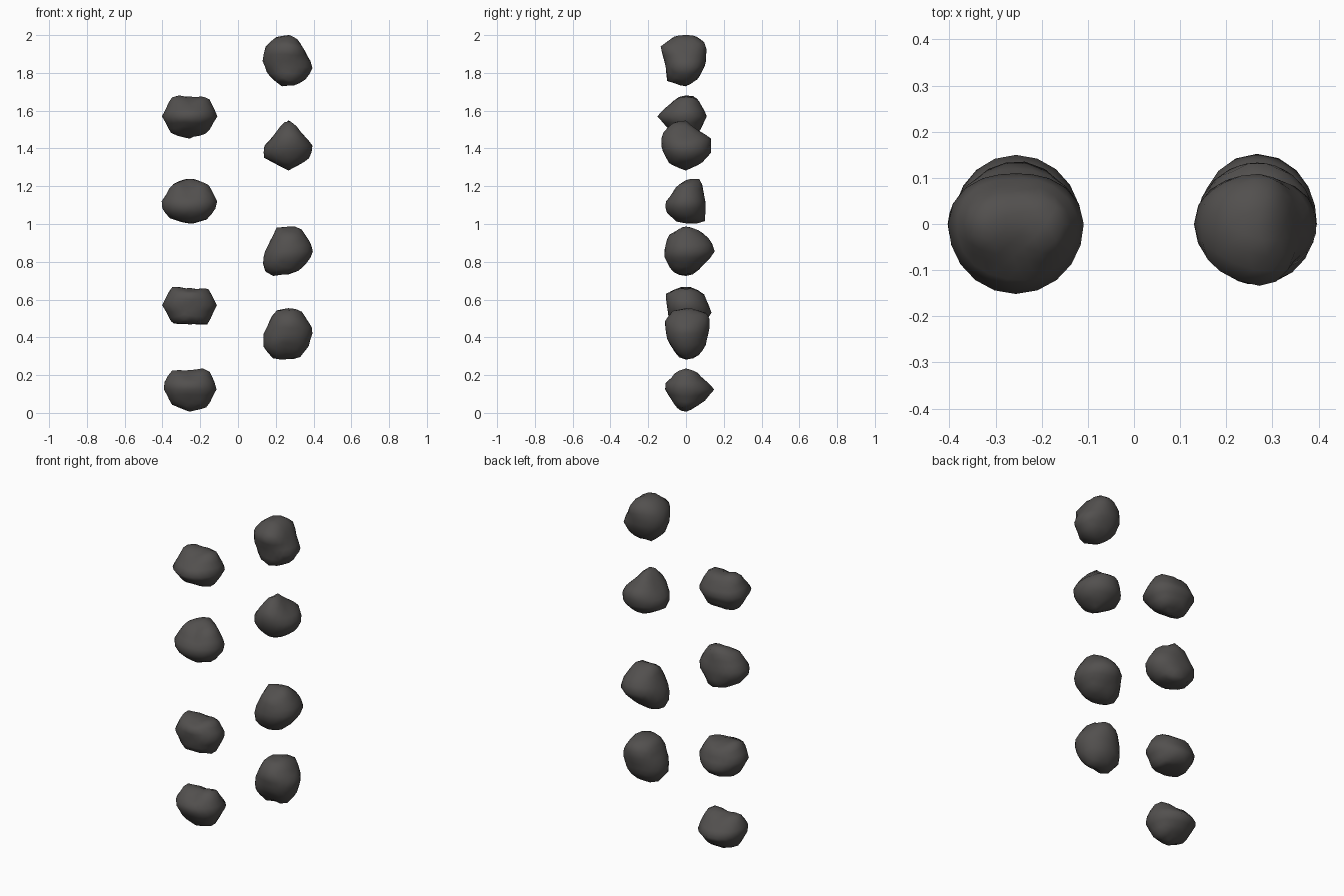
import bpy, bmesh, math
from mathutils import Vector

grey = bpy.data.materials.new("dark_stone")
grey.diffuse_color = (0.085, 0.08, 0.077, 1)


def reach(profile, a, b):
    """Distance from the centre to the outline along direction (a, b)."""
    best = 0.0
    for (x1, y1), (x2, y2) in zip(profile, profile[1:] + profile[:1]):
        ex, ey = x2 - x1, y2 - y1
        den = a * ey - b * ex
        if abs(den) < 1e-9:
            continue
        t = (x1 * ey - y1 * ex) / den
        s = (x1 * b - y1 * a) / den
        if t > 0 and -1e-4 <= s <= 1.0001:
            best = max(best, t)
    return best


def rock(name, x, z, front, side):
    """Faceted ball shaped by a front (x,z) and a side (y,z) outline, in hundredths."""
    bm = bmesh.new()
    bmesh.ops.create_icosphere(bm, subdivisions=3, radius=1)
    for v in bm.verts:
        d = v.co.normalized()
        h = math.hypot(d.x, d.y)
        w = d.x ** 2 / (h * h) if h > 1e-6 else 0.5
        rf = reach(front, math.copysign(h, d.x), d.z)
        rs = reach(side, math.copysign(h, d.y), d.z)
        v.co = d * (w * rf + (1 - w) * rs) * 0.01
    me = bpy.data.meshes.new(name)
    bm.to_mesh(me)
    bm.free()
    me.shade_smooth()
    me.materials.append(grey)
    ob = bpy.data.objects.new(name, me)
    ob.location = Vector((x, 0, z))
    bpy.context.collection.objects.link(ob)


LEFT, RIGHT = -0.256, 0.267

# left column, bottom to top
rock("left_rock_1", LEFT, 0.124,
     [(-14.7, 2), (-9.5, 10.5), (0, 10), (9.5, 11.6), (14.7, 1), (9.5, -9.5), (0, -11.9), (-9.5, -8)],
     [(-11, 3.7), (-.5, 11), (7, 7.5), (15.4, .5), (10, -6), (1, -11.9), (-4, -11), (-11, -.5)])
rock("left_rock_2", LEFT, 0.57,
     [(-14.8, .5), (-9, 10.7), (0, 8.2), (9.5, 9.2), (14.7, .5), (9.5, -10.5), (0, -9.8), (-9, -10)],
     [(-11, 6), (0, 10), (9.5, 6), (13.7, -4), (10, -9), (0, -10.5), (-9, -8)])
rock("left_rock_3", LEFT, 1.12,
     [(-14.8, 0), (-9.5, 9), (0, 12), (9.5, 9.5), (14.6, 1), (14.6, -3), (9.5, -9.5), (0, -11.9),
      (-10.5, -9), (-14.7, -4)],
     [(-11, -.5), (-5, 6.5), (3, 12), (8, 12), (10.5, -1.5), (10, -10.5), (6, -11.9), (-5, -11), (-11, -5)])
rock("left_rock_4", LEFT, 1.57,
     [(-14.7, 0), (-9, 11.7), (0, 10), (9.5, 10.7), (15, .5), (9.5, -9), (0, -11.9), (-9.5, -9.5)],
     [(-15.6, .5), (-8.5, 6.5), (0, 11), (6, 9.5), (11.2, .5), (7.5, -7.5), (0, -11.7), (-10, -6)])

# right column, bottom to top
rock("right_rock_1", RIGHT, 0.42,
     [(-13.3, -.5), (-7.5, 12), (.5, 13.6), (6.5, 12.5), (13.3, 2), (10.5, -7.5), (5, -13.8),
      (-7.5, -13.8), (-13.3, -7.5)],
     [(-11.5, 6), (-7.5, 12), (2, 13.7), (12, 10.5), (13, 5), (10.5, -6), (7.5, -11), (1, -13.8),
      (-6, -9.5), (-10, -3)])
rock("right_rock_2", RIGHT, 0.855,
     [(-13.4, -2), (-7.5, 10), (-6, 13.2), (6, 13.2), (12, 4), (13.3, -1.5), (6.5, -10), (-7.5, -13.3),
      (-13.4, -10)],
     [(-11.5, 1), (-9.5, 8.5), (-.5, 13.2), (7.5, 11), (13.7, 5.3), (15.5, -1), (6, -10), (-.5, -13.2),
      (-7.5, -10.5), (-11.5, -3)])
rock("right_rock_3", RIGHT, 1.415,
     [(-13.7, -6), (-12.7, 0), (0, 13.6), (12, 1.5), (13.4, -1.5), (10.5, -7.5), (0, -13.3)],
     [(-13.3, 5.3), (-7, 12.8), (-.5, 13.3), (7.5, 7.5), (13.3, 4), (13.3, -4), (7.5, -10), (-.5, -13.3),
      (-8.5, -10), (-13, -2)])
rock("right_rock_4", RIGHT, 1.862,
     [(-13.7, 0), (-13, 6.5), (-8, 12.5), (0, 13.8), (5, 11.7), (13.4, -3), (9.5, -9.5), (3, -13.3),
      (-4, -13.3), (-11, -7)],
     [(-13.8, 7.5), (-5.5, 13.8), (5, 13.8), (11, 9), (10.5, -1.5), (6.5, -9.5), (-1.5, -13.3),
      (-10, -10.5), (-11, -1.5)])
